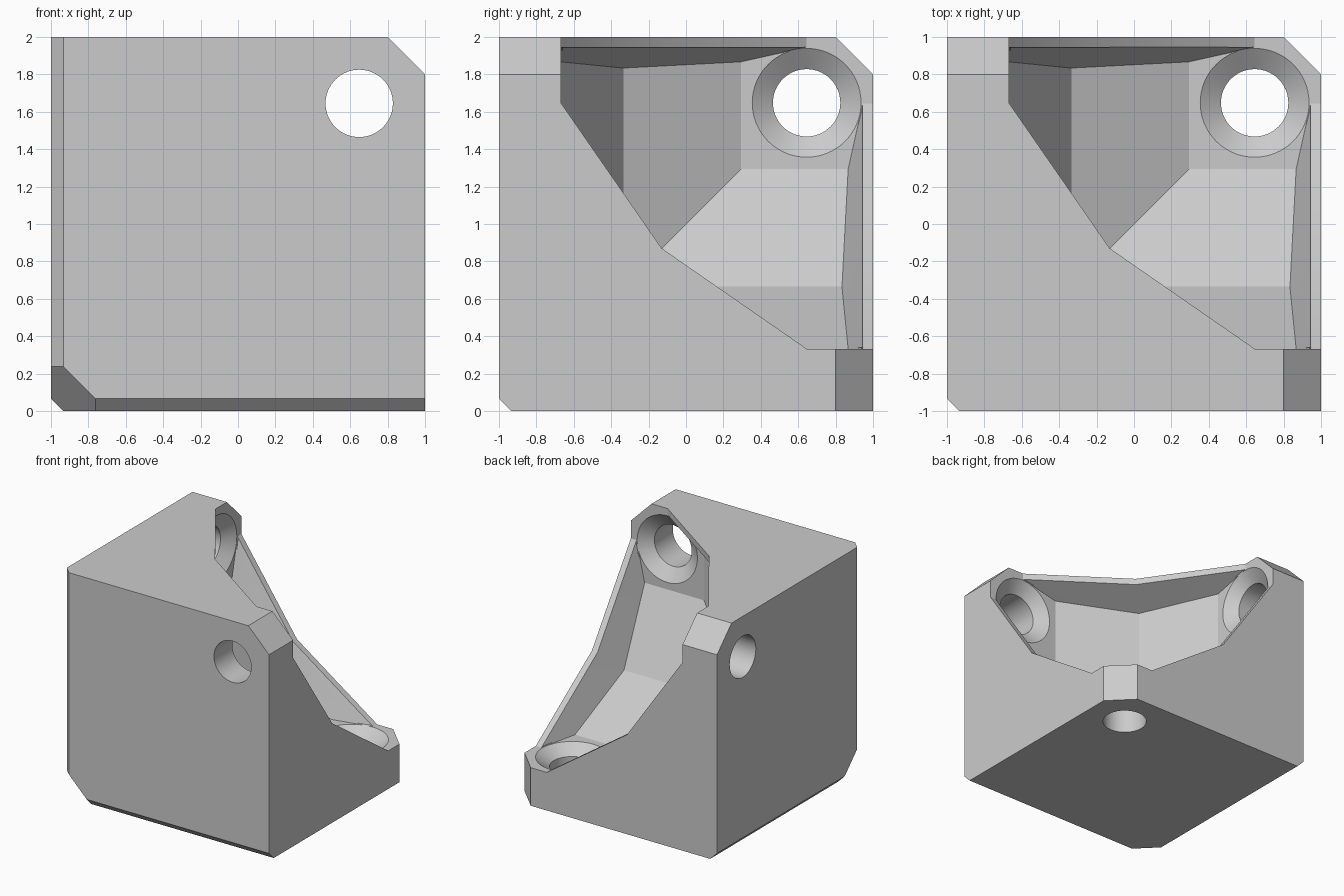
import bpy, bmesh, math
from mathutils import Vector, Matrix

if "Cube" in bpy.data.objects:
    bpy.data.objects.remove(bpy.data.objects["Cube"], do_unlink=True)

WALL = -0.667            # inner wall level, measured from the block centre
HOLE, LIP = 0.645, 0.945  # hole centre and underside of the lip
KINK_A, KINK_B = 0.293, -0.335
MOUTH = -0.13            # corner of the mouth outline


def cyc(v, i):
    """Turn a vector about the body diagonal, i thirds of a turn."""
    v = list(v)
    return Vector(v[-i:] + v[:-i]) if i else Vector(v)


def make_object(name, bm):
    bmesh.ops.recalc_face_normals(bm, faces=bm.faces)
    mesh = bpy.data.meshes.new(name)
    bm.to_mesh(mesh)
    bm.free()
    obj = bpy.data.objects.new(name, mesh)
    bpy.context.collection.objects.link(obj)
    return obj


def convex(name, half, planes):
    """Cube trimmed by (point, outward normal) planes."""
    bm = bmesh.new()
    bmesh.ops.create_cube(bm, size=2 * half)
    for co, no in planes:
        bmesh.ops.bisect_plane(bm, geom=bm.verts[:] + bm.edges[:] + bm.faces[:], dist=1e-5,
                               plane_co=co, plane_no=Vector(no).normalized(), clear_outer=True)
        bmesh.ops.holes_fill(bm, edges=[e for e in bm.edges if e.is_boundary])
    return make_object(name, bm)


def subtract(target, cutter):
    cutter.hide_render = True
    mod = target.modifiers.new("cut", 'BOOLEAN')
    mod.operation, mod.solver, mod.object = 'DIFFERENCE', 'EXACT', cutter
    bpy.context.view_layer.objects.active = target
    bpy.ops.object.modifier_apply(modifier=mod.name)
    bpy.data.objects.remove(cutter, do_unlink=True)


# Outer block: thin edge bevels, wide mouth chamfers, one clipped corner
planes = []
for i in range(3):
    planes.append((cyc((-1, -0.934, 0), i), cyc((-1, -1, 0), i)))
    planes.append((cyc((1, 0.8, 0), i), cyc((1, 1, 0), i)))
planes.append(((-0.934, -1, -0.762), (-1, -1, -1)))
block = convex("corner_bracket", 1, planes)

# Cavity: flat wall pads joined by two-step sloping gussets
planes = []
for i in range(3):
    planes.append((cyc((WALL, 0, 0), i), cyc((-1, 0, 0), i)))
    run, rise = KINK_A - KINK_B, KINK_B - WALL
    planes.append((cyc((KINK_B, KINK_B, 0), i), cyc((-run, -rise, 0), i)))
    planes.append((cyc((KINK_B, KINK_B, 0), i), cyc((-rise, -run, 0), i)))
cavity = convex("cavity_cutter", 1.3, planes)

# Overhanging lips around the mouth on each open face
SLOPE = 0.39
long_side, short_side = HOLE - MOUTH, MOUTH - WALL
size = math.hypot(long_side, short_side)
for i in range(3):
    for n in ((long_side, short_side), (short_side, long_side)):
        nx, ny = n[0] / size, n[1] / size
        corner = (MOUTH, MOUTH, LIP)
        lip = convex("lip", 1.5, [(cyc(corner, i), cyc((nx, ny, 0), i)),
                                  (cyc(corner, i), cyc((nx * SLOPE, ny * SLOPE, -1), i))])
        subtract(cavity, lip)
subtract(block, cavity)

# Countersunk bolt hole through each wall
PROFILE = [(-1.2, 0.18), (WALL - 0.08, 0.18), (WALL + 0.008, 0.302)]
SIDES = 64
for i in range(3):
    bm = bmesh.new()
    rings = []
    for depth, r in PROFILE:
        ring = []
        for k in range(SIDES):
            t = 2 * math.pi * k / SIDES
            ring.append(bm.verts.new(cyc((depth, HOLE + r * math.cos(t),
                                          HOLE + 0.003 + r * math.sin(t)), i)))
        rings.append(ring)
    for low, high in zip(rings, rings[1:]):
        for k in range(SIDES):
            j = (k + 1) % SIDES
            bm.faces.new((low[k], low[j], high[j], high[k]))
    bm.faces.new(rings[0])
    bm.faces.new(rings[-1])
    subtract(block, make_object("hole_cutter", bm))

# Stand on the ground
block.data.transform(Matrix.Translation((0, 0, 1)))

# Plain grey finish
grey = bpy.data.materials.new("plain_grey")
grey.use_nodes = True
colour = (0.6, 0.6, 0.6, 1)
grey.diffuse_color = colour
grey.node_tree.nodes["Principled BSDF"].inputs["Base Color"].default_value = colour
block.data.materials.clear()
block.data.materials.append(grey)
for poly in block.data.polygons:
    poly.material_index = 0

bpy.ops.object.select_all(action='DESELECT')
block.select_set(True)
bpy.context.view_layer.objects.active = block
bpy.ops.object.shade_smooth_by_angle(angle=math.radians(25))
